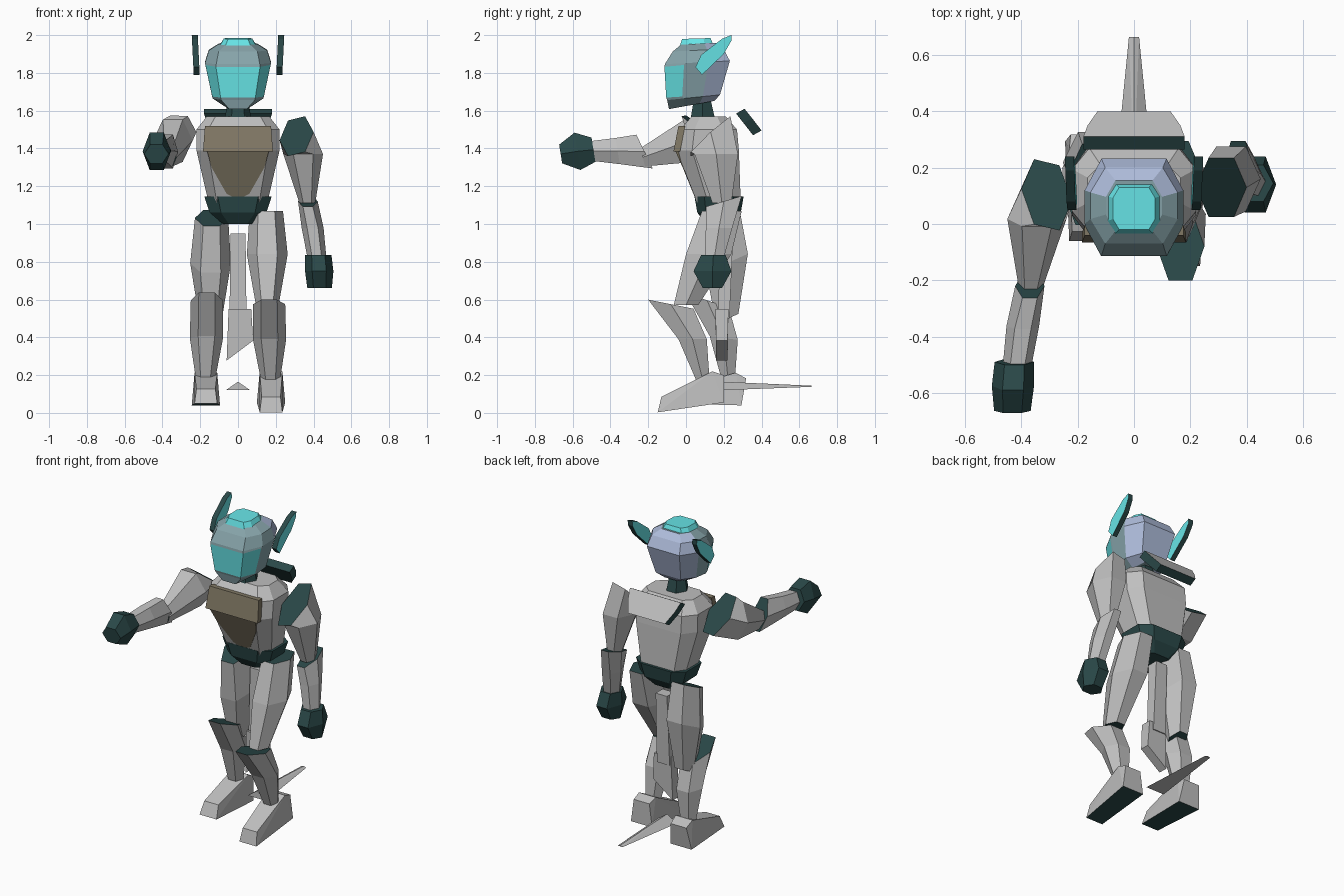
import bpy, bmesh, math
from mathutils import Matrix, Vector

if "Cube" in bpy.data.objects:
    bpy.data.objects.remove(bpy.data.objects["Cube"])


def material(name, rgb):
    m = bpy.data.materials.new(name)
    m.diffuse_color = (*rgb, 1)
    m.use_nodes = True
    m.node_tree.nodes["Principled BSDF"].inputs["Base Color"].default_value = m.diffuse_color
    return m


GREY = material("light grey", (0.52, 0.52, 0.52))
DARK = material("dark teal", (0.023, 0.065, 0.065))
CYAN = material("bright cyan", (0.14, 0.80, 0.82))
BLUE = material("pale blue", (0.42, 0.50, 0.70))
MIST = material("grey teal", (0.24, 0.37, 0.40))
OLIVE = material("olive brown", (0.22, 0.19, 0.13))

HEX = [(1, 0), (.5, 1), (-.5, 1), (-1, 0), (-.5, -1), (.5, -1)]
BOX = [(1, 1), (-1, 1), (-1, -1), (1, -1)]


def octagon(c, d):
    """Rectangle with cut corners: flat share across the front, then the sides."""
    return [(1, -d), (1, d), (c, 1), (-c, 1), (-1, d), (-1, -d), (-c, -1), (c, -1)]


def finish(name, bm, mats, pose=None):
    if pose:
        bm.transform(pose)
    bmesh.ops.recalc_face_normals(bm, faces=bm.faces)
    me = bpy.data.meshes.new(name)
    bm.to_mesh(me)
    bm.free()
    for m in mats:
        me.materials.append(m)
    ob = bpy.data.objects.new(name, me)
    bpy.context.collection.objects.link(ob)
    return ob


def loft_bm(rings, profile, cap_index):
    """Ring = x, y, z, half width, half depth, slope along y, slope along x."""
    bm = bmesh.new()
    loops = []
    for r in rings:
        x, y, z, rx, ry, ty, tx = (*r, 0, 0)[:7]
        loops.append([bm.verts.new((x + u * rx, y + v * ry, z + v * ry * ty + u * rx * tx))
                      for u, v in profile])
    n = len(profile)
    for a, b in zip(loops, loops[1:]):
        for i in range(n):
            j = (i + 1) % n
            bm.faces.new((a[i], a[j], b[j], b[i]))
    for cap in (loops[0], loops[-1]):
        bm.faces.new(cap).material_index = cap_index
    bmesh.ops.recalc_face_normals(bm, faces=bm.faces)
    return bm


def loft(name, rings, mats, profile=HEX, pose=None):
    return finish(name, loft_bm(rings, profile, len(mats) - 1), mats, pose)


def hull(name, pts, mats, rule=None, pose=None):
    bm = bmesh.new()
    for p in pts:
        bm.verts.new(p)
    bmesh.ops.convex_hull(bm, input=bm.verts)
    bmesh.ops.recalc_face_normals(bm, faces=bm.faces)
    bm.normal_update()
    for f in bm.faces:
        f.material_index = int(bool(rule and rule(f)))
    return finish(name, bm, mats, pose)


def plate(name, pts, offset, mats, both=False):
    """Extruded polygon; first material on the face, last on the rim and back."""
    bm = bmesh.new()
    a = [bm.verts.new(p) for p in pts]
    b = [bm.verts.new(Vector(p) + Vector(offset)) for p in pts]
    last = len(mats) - 1
    bm.faces.new(a)
    bm.faces.new(b).material_index = 0 if both else last
    for i in range(len(a)):
        j = (i + 1) % len(a)
        bm.faces.new((a[i], a[j], b[j], b[i])).material_index = last
    return finish(name, bm, mats)


def swing(pivot, target, degrees):
    """Mirror a limb part across x and swing it forward about its joint."""
    flip = Matrix.Diagonal((-1, 1, 1, 1))
    return (Matrix.Translation(target) @ Matrix.Rotation(math.radians(-degrees), 4, 'X')
            @ flip @ Matrix.Translation(-Vector(pivot)))


# Head with inset visor, crest and neck
bm = loft_bm([(0, .03, 1.63, .07, .12, .18), (0, .04, 1.67, .135, .14, .10),
              (0, .06, 1.855, .175, .172, .05), (0, .065, 1.92, .155, .135, .05),
              (0, .065, 1.955, .10, .09, .05)], octagon(.66, .35), 0)
bm.normal_update()
for f in bm.faces:
    f.material_index = 0 if f.calc_center_median().y < .08 else 1
visor = [f for f in bm.faces
         if f.normal.y < -.25 and 1.70 < f.calc_center_median().z < 1.82]
bmesh.ops.inset_region(bm, faces=visor, thickness=.014, depth=.004)
for f in visor:
    f.material_index = 2
finish("head", bm, [MIST, BLUE, CYAN])
loft("head_crest", [(0, .055, 1.93, .105, .095, .05), (0, .055, 1.982, .075, .075, .03)],
     [CYAN], octagon(.7, .5))
loft("neck", [(0, .09, 1.53, .075, .07), (0, .085, 1.68, .05, .04)], [DARK])

# Swept ears, cyan sides and dark rims
EAR = [(.05, 1.83), (.085, 1.79), (.20, 1.90), (.24, 1.97), (.24, 2.0), (.19, 1.98), (.08, 1.895)]
for s, side in ((1, "left"), (-1, "right")):
    plate(side + "_ear", [(s * (.235 + .05 * (z - 1.8)), y, z) for y, z in EAR],
          (-s * .032, 0, 0), [CYAN, DARK], both=True)

# Torso, chest plates, pelvis
loft("torso", [(0, .175, 1.11, .155, .115), (0, .115, 1.39, .22, .165),
               (0, .12, 1.50, .22, .15), (0, .12, 1.57, .165, .09)], [GREY], octagon(.72, .5))
plate("upper_chest_plate", [(-.175, -.04, 1.52), (.175, -.04, 1.52),
                            (.185, -.066, 1.385), (-.185, -.066, 1.385)], (0, .035, 0), [OLIVE])
plate("lower_chest_plate", [(-.165, -.058, 1.39), (.165, -.058, 1.39), (.14, -.018, 1.30),
                            (.06, .039, 1.16), (0, .052, 1.13), (-.06, .039, 1.16),
                            (-.14, -.018, 1.30)], (0, .03, 0), [OLIVE])
loft("pelvis", [(0, .175, 1.00, .08, .07), (0, .175, 1.06, .15, .115),
                (0, .175, 1.145, .178, .13)], [DARK], octagon(.6, .6))

# Floating back fin
plate("back_fin", [(-.18, .31, 1.61), (.18, .31, 1.61), (.165, .35, 1.56),
                   (.13, .40, 1.495), (-.13, .40, 1.495), (-.165, .35, 1.56)],
      (0, -.045, -.025), [GREY, DARK])

# Limbs: modelled on the left, mirrored and swung for the right
SHOULDER, ELBOW = (.31, .14, 1.50), (.37, .20, 1.13)
HIP, KNEE, ANKLE = (.16, .19, 1.09), (.16, 0, .57), (.175, .10, .20)
poses = {
    "upper_arm": swing(SHOULDER, (-.31, .14, 1.49), 77),
    "forearm": swing(ELBOW, (-.37, -.21, 1.385), 81),
    "hand": swing(ELBOW, (-.37, -.19, 1.385), 81),
    "thigh": swing(HIP, (-.15, .18, 1.05), -24),
    "shin": swing(KNEE, (-.16, .19, .58), 8),
    "foot": swing(ANKLE, (-.17, .22, .20), 10),
}
FOOT = [(.06, -.15, .003), (.05, -.13, .085), (.075, .20, .055), (.06, .14, .22), (.055, .20, .20)]
foot_points = [(.175 + s * w, y, z) for w, y, z in FOOT for s in (1, -1)]
for side in ("left", "right"):
    def pose(part):
        return poses[part] if side == "right" else None
    loft(side + "_upper_arm", [(.367, .19, 1.11, .042, .05), (.345, .16, 1.37, .105, .115),
                               (.31, .13, 1.465, .09, .105, .9, .25)],
         [GREY, DARK], pose=pose("upper_arm"))
    loft(side + "_forearm", [(.418, .15, .82, .05, .05), (.395, .175, .98, .058, .07),
                             (.37, .20, 1.12, .052, .095, .3)],
         [GREY, DARK], pose=pose("forearm"))
    loft(side + "_hand", [(.432, .14, .66, .065, .05), (.43, .14, .75, .075, .10),
                          (.425, .145, .835, .07, .065)], [DARK], pose=pose("hand"))
    loft(side + "_thigh", [(.155, 0, .57, .06, .065), (.155, .12, .84, .108, .12),
                           (.15, .19, 1.07, .088, .105)], [GREY, DARK], pose=pose("thigh"))
    loft(side + "_shin", [(.172, .09, .17, .05, .035), (.167, .035, .39, .088, .075),
                          (.165, -.08, .575, .085, .12, -.2)], [GREY, DARK], pose=pose("shin"))
    hull(side + "_foot", foot_points, [GREY, DARK],
         lambda f: f.normal.z < -.8, pose("foot"))

# Tail: two bars and a spike
loft("tail_upper", [(0, .20, .50, .045, .03), (0, .215, .95, .04, .035)], [GREY], BOX)
loft("tail_middle", [(.01, .19, .33, .07, .03, 0, .75), (.01, .19, .55, .06, .035)], [GREY], BOX)
hull("tail_spike", [(-.065, .19, .12), (.065, .19, .12), (0, .19, .165),
                    (-.018, .665, .138), (.018, .665, .138), (0, .665, .144)], [GREY])
